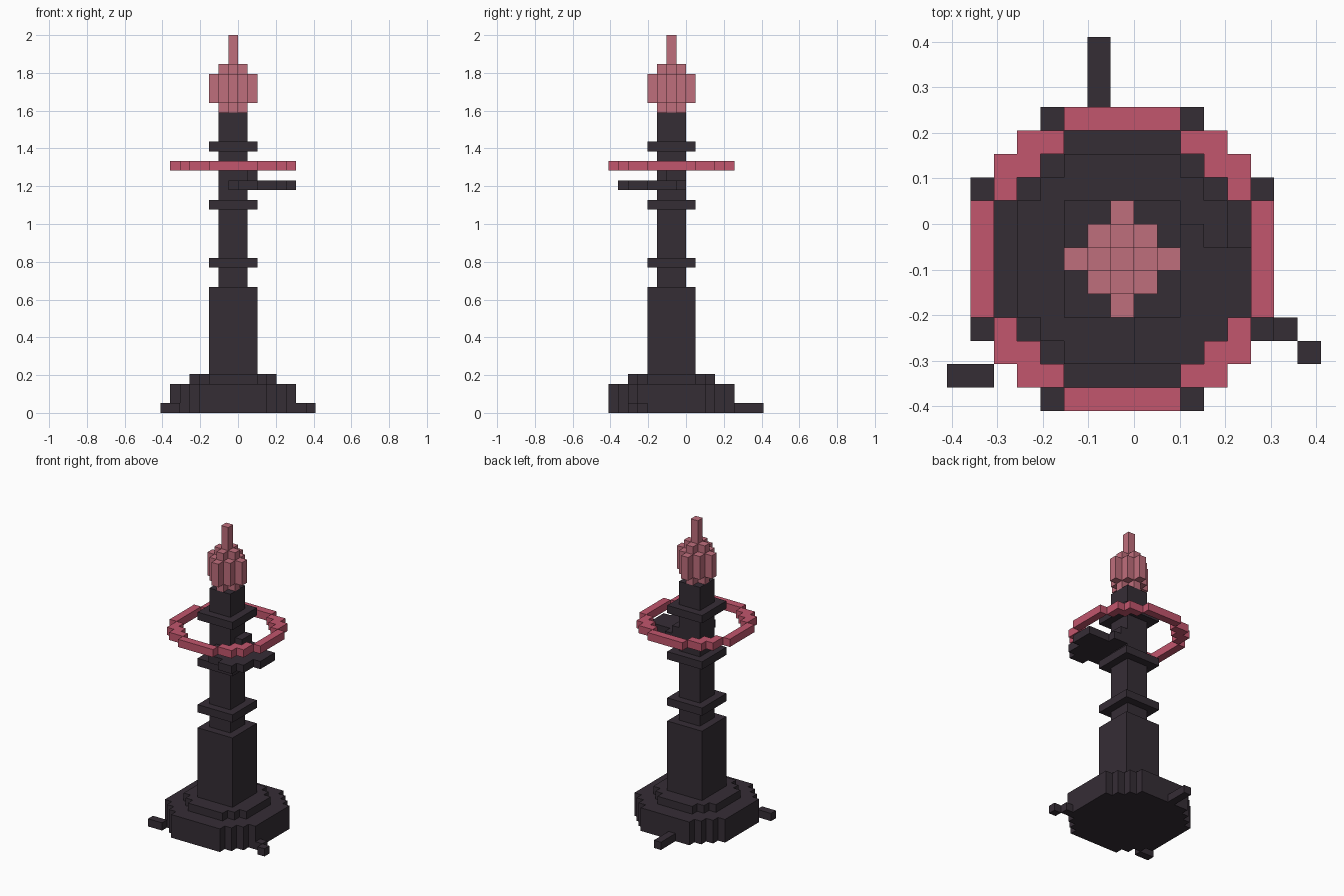
import bpy
import bmesh

cube = bpy.data.objects.get("Cube")
if cube:
    bpy.data.objects.remove(cube, do_unlink=True)

U = 2 / 39              # one block
CX, CY = -0.5, -1.5     # tower axis, in blocks


def material(name, rgb):
    m = bpy.data.materials.new(name)
    m.use_nodes = True
    color = (*rgb, 1)
    m.diffuse_color = color
    bsdf = m.node_tree.nodes["Principled BSDF"]
    bsdf.inputs["Base Color"].default_value = color
    bsdf.inputs["Roughness"].default_value = 0.8
    return m


DARK = material("dark plum", (0.0356, 0.0262, 0.0356))
RED = material("rose red", (0.539, 0.093, 0.153))
PINK = material("dusty pink", (0.521, 0.156, 0.202))


def build(name, prisms, mat):
    """Make one object from prisms (outline, z0, z1) in block units."""
    bm = bmesh.new()
    for outline, z0, z1 in prisms:
        face = bm.faces.new([bm.verts.new((x * U, y * U, z0 * U)) for x, y in outline])
        ext = bmesh.ops.extrude_face_region(bm, geom=[face])["geom"]
        top = [g for g in ext if isinstance(g, bmesh.types.BMVert)]
        bmesh.ops.translate(bm, verts=top, vec=(0, 0, (z1 - z0) * U))
    bmesh.ops.recalc_face_normals(bm, faces=bm.faces)
    mesh = bpy.data.meshes.new(name)
    bm.to_mesh(mesh)
    bm.free()
    mesh.materials.append(mat)
    obj = bpy.data.objects.new(name, mesh)
    bpy.context.collection.objects.link(obj)
    return obj


def rect(x0, x1, y0, y1):
    return [(x0, y0), (x1, y0), (x1, y1), (x0, y1)]


def square(half):
    return rect(CX - half, CX + half, CY - half, CY + half)


def stepped(corners):
    """Full outline around the axis from the steps of the +x +y quarter."""
    q = corners
    pts = q + [(-x, y) for x, y in reversed(q)]
    pts += [(-x, -y) for x, y in q] + [(x, -y) for x, y in reversed(q)]
    return [(CX + x, CY + y) for x, y in pts]


# Stepped round base
build("base", [(stepped([(6.5, 3.5), (5.5, 3.5), (5.5, 4.5), (4.5, 4.5),
                         (4.5, 5.5), (3.5, 5.5), (3.5, 6.5)]), 0, 3)], DARK)
build("base_step", [(stepped([(4.5, 2.5), (3.5, 2.5), (3.5, 3.5),
                              (2.5, 3.5), (2.5, 4.5)]), 3, 4)], DARK)

# Small feet around the base
build("left_foot", [(rect(6, 7, -5, -4), 0, 1), (rect(7, 8, -6, -5), 0, 1)], DARK)
build("right_foot", [(rect(-8, -6, -7, -6), 0, 1)], DARK)
build("back_foot", [(rect(-2, -1, 5, 8), 0, 1)], DARK)

# Tower shaft and its collars
build("lower_shaft", [(square(2.5), 4, 13)], DARK)
build("upper_shaft", [(square(1.5), 13, 31)], DARK)
for label, z in (("lower", 15), ("middle", 21), ("upper", 27)):
    build(label + "_collar", [(square(2.5), z, z + 1)], DARK)

# Side platform below the ring
build("platform", [([(-1, -4), (0, -4), (0, -6), (2, -6), (2, -7), (4, -7),
                     (4, -6), (5, -6), (5, -4), (6, -4), (6, -1), (3, -1),
                     (3, 0), (1, 0), (1, -3), (-1, -3)], 23, 24),
                   (rect(1, 2, -2, 0), 24, 25)], DARK)

# Floating ring: four straight bars joined by stepped corners
ring = []
for s in (1, -1):
    ring.append(rect(CX - 2.5, CX + 2.5, CY + s * 5.5, CY + s * 6.5))
    ring.append(rect(CX + s * 5.5, CX + s * 6.5, CY - 2.5, CY + 2.5))
    for t in (1, -1):
        corner = [(2.5, 4.5), (3.5, 4.5), (3.5, 3.5), (4.5, 3.5), (4.5, 2.5),
                  (5.5, 2.5), (5.5, 4.5), (4.5, 4.5), (4.5, 5.5), (2.5, 5.5)]
        # split at the pinch point so each outline stays simple
        ring.append([(CX + s * x, CY + t * y) for x, y in
                     [(2.5, 4.5), (4.5, 4.5), (4.5, 5.5), (2.5, 5.5)]])
        ring.append([(CX + s * x, CY + t * y) for x, y in corner[2:7] + [(3.5, 4.5)]])
build("ring", [(outline, 25, 26) for outline in ring], RED)

# Flame: vertical bars, tallest in the middle, and a thin tip
bars = [(rect(CX - 0.5, CX + 0.5, CY - 0.5, CY + 0.5), 31, 39)]
for dx in range(-2, 3):
    for dy in range(-2, 3):
        reach = abs(dx) + abs(dy)
        if reach in (1, 2):
            z0, z1 = (31, 36) if reach == 1 else (32, 35)
            x, y = CX + dx, CY + dy
            bars.append((rect(x - 0.5, x + 0.5, y - 0.5, y + 0.5), z0, z1))
build("flame", bars, PINK)
